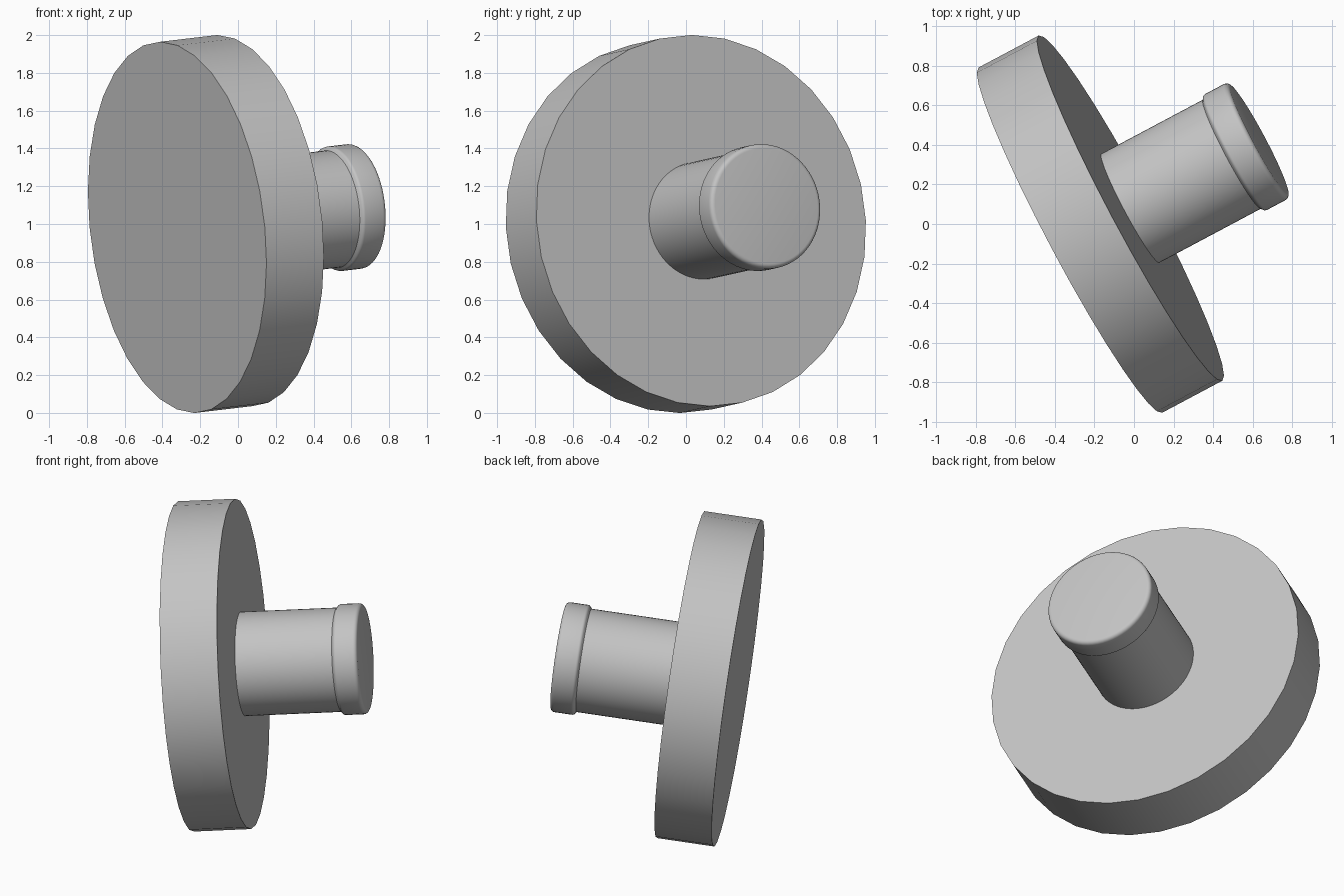
import bpy
import math
from mathutils import Matrix, Vector

cube = bpy.data.objects.get("Cube")
if cube:
    bpy.data.objects.remove(cube, do_unlink=True)

grey = bpy.data.materials.new("plain grey")
grey.use_nodes = True
colour = (0.55, 0.55, 0.55, 1)
grey.diffuse_color = colour
grey.node_tree.nodes["Principled BSDF"].inputs["Base Color"].default_value = colour

# Tilted axis shared by both parts; the origin is the centre of the disc's inner face
AXIS = Vector((0.878, 0.467, 0.104)).normalized()
PLACE = Matrix.Translation((-0.018, 0.08, 1.018)) @ AXIS.to_track_quat('Z', 'Y').to_matrix().to_4x4()


def turned(name, profile, sides):
    """Revolve (radius, height) points around the tilted axis, capped at both ends."""
    verts, faces = [], []
    for r, h in profile:
        for i in range(sides):
            a = math.tau * i / sides
            verts.append((r * math.cos(a), r * math.sin(a), h))
    for k in range(len(profile) - 1):
        for i in range(sides):
            j = (i + 1) % sides
            b = k * sides
            faces.append((b + i, b + j, b + sides + j, b + sides + i))
    last = (len(profile) - 1) * sides
    faces.append(tuple(reversed(range(sides))))
    faces.append(tuple(range(last, last + sides)))
    mesh = bpy.data.meshes.new(name)
    mesh.from_pydata(verts, [], faces)
    mesh.materials.append(grey)
    obj = bpy.data.objects.new(name, mesh)
    bpy.context.collection.objects.link(obj)
    obj.matrix_world = PLACE
    bpy.ops.object.select_all(action='DESELECT')
    obj.select_set(True)
    bpy.context.view_layer.objects.active = obj
    bpy.ops.object.shade_smooth_by_angle(angle=math.radians(35))
    return obj


def arc(r, h, radius, start, end, steps=5):
    """Rounded corner for a profile, angles in degrees."""
    angles = [math.radians(start + (end - start) * i / steps) for i in range(steps + 1)]
    return [(r + radius * math.cos(a), h + radius * math.sin(a)) for a in angles]


# Wide disc
turned("disc", [(0.988, -0.346), (0.988, 0)], 32)

# Stem with a slightly wider, rounded collar at its end
stem = [(0.312, -0.02), (0.312, 0.585)]
stem += arc(0.312, 0.61, 0.02, -60, 0)
stem += arc(0.307, 0.715, 0.025, 0, 90)
turned("stem_and_collar", stem, 64)
